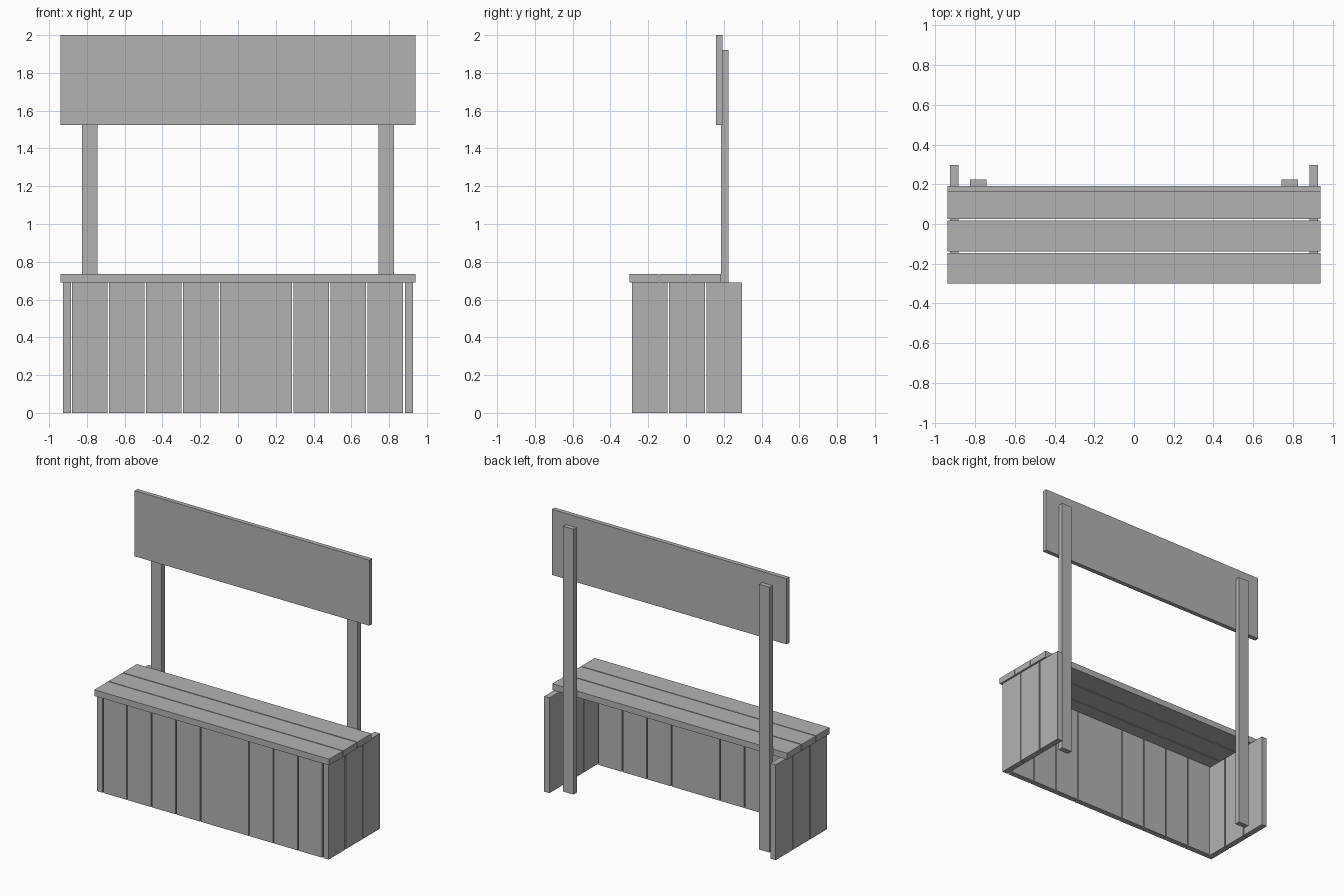
import bpy

cube = bpy.data.objects.get("Cube")
if cube:
    bpy.data.objects.remove(cube, do_unlink=True)

# Single plain grey for all the boards
GREY = (0.45, 0.45, 0.45, 1.0)
mat = bpy.data.materials.new("plain grey")
mat.use_nodes = True
mat.diffuse_color = GREY
mat.node_tree.nodes["Principled BSDF"].inputs["Base Color"].default_value = GREY


def board(name, x, y, z):
    """Box spanning the given (min, max) range on each axis."""
    bpy.ops.mesh.primitive_cube_add(size=1)
    ob = bpy.context.object
    ob.name = name
    ob.location = [(a + b) / 2 for a, b in (x, y, z)]
    ob.scale = [b - a for a, b in (x, y, z)]
    bpy.ops.object.transform_apply(location=True, rotation=False, scale=True)
    ob.data.materials.append(mat)
    return ob


COUNTER_Z = 0.69
GAP = 0.008

# Front boards, with one double-width board near the middle
PITCH = 0.1955
x = -0.878
for i, units in enumerate((1, 1, 1, 1, 2, 1, 1, 1)):
    width = units * PITCH
    board(f"front_board_{i + 1}", (x, x + width - GAP), (-0.287, -0.247), (0, COUNTER_Z))
    x += width

# Side boards and sign posts, mirrored left and right
for side, s in (("left", 1), ("right", -1)):
    def span(a, b):
        return tuple(sorted((s * a, s * b)))

    for i in range(3):
        y = -0.287 + i * 0.1975
        board(f"{side}_side_board_{i + 1}", span(0.885, 0.927), (y, y + 0.1895), (0, COUNTER_Z))
    board(f"{side}_post", span(0.743, 0.826), (0.186, 0.225), (0, 1.92))

# Counter planks
for i, y in enumerate(((-0.30, -0.145), (-0.139, 0.018), (0.025, 0.186))):
    board(f"counter_plank_{i + 1}", (-0.94, 0.94), y, (COUNTER_Z, 0.735))

# Blank sign board on the front of the posts
board("sign_board", (-0.94, 0.94), (0.16, 0.192), (1.525, 2.0))
